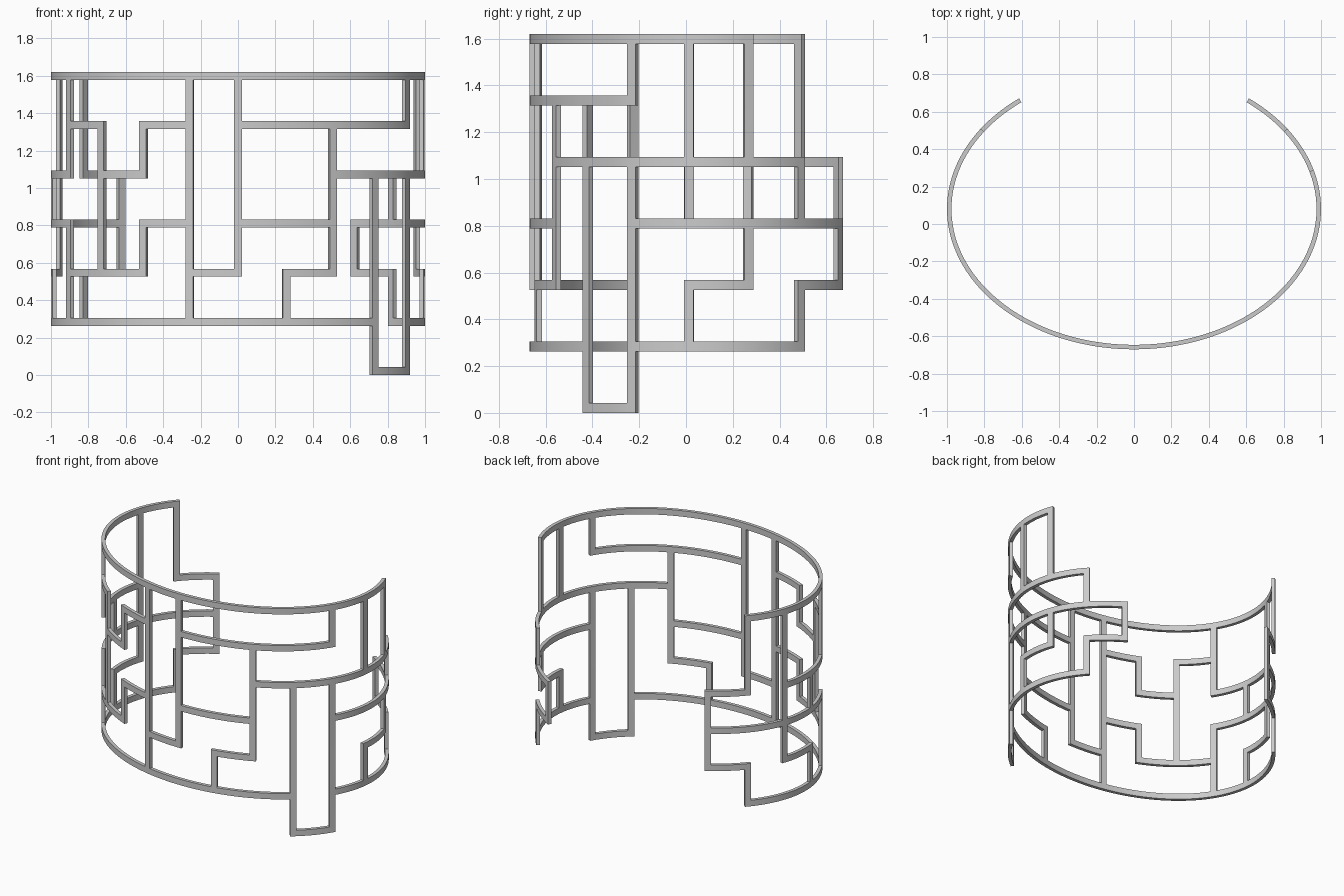
import bpy, bmesh, math

if "Cube" in bpy.data.objects:
    bpy.data.objects.remove(bpy.data.objects["Cube"])

# Open cuff: a grid pattern of flat bars wrapped round an ellipse
A, B, CY = 1.0, 0.75, 0.08      # outer ellipse radii and centre
UNIT, HW, THICK = 0.2625, 0.021, 0.024
ROW, SEG = 0.263, 6

# (row, first column, last column)
HORIZ = [(6, -7, 6), (5, 0, 4), (5, -2, -1), (5, -4, -3),
         (4, 2, 7), (4, -3, -2), (4, -6, -4), (4, -8, -7),
         (3, 0, 2), (3, 4, 8), (3, -2, -1), (3, -8, -4),
         (2, -1, 0), (2, 1, 2), (2, 5, 6), (2, 7, 8),
         (2, -4, -2), (2, -6, -5), (2, -8, -7),
         (1, -7, 3), (1, 4, 7), (0, 3, 4)]
# (column, lower row, upper row)
VERT = [(0, 2, 6), (-1, 1, 6), (1, 1, 2), (2, 2, 5), (3, 0, 4), (4, 0, 4),
        (4, 5, 6), (5, 4, 6), (6, 4, 6), (7, 3, 4), (8, 2, 3), (7, 1, 2),
        (6, 2, 3), (5, 1, 2), (-2, 4, 5), (-2, 2, 3), (-3, 2, 5),
        (-4, 4, 6), (-4, 1, 3), (-5, 3, 4), (-5, 1, 2), (-6, 2, 6),
        (-7, 4, 6), (-7, 1, 2), (-8, 2, 4)]

# Arc length lookup along the ellipse, measured from the front
N = 4000
arc = [0.0]
for i in range(N):
    t = math.pi * (i + 0.5) / N
    arc.append(arc[-1] + math.hypot(A * math.cos(t), B * math.sin(t)) * math.pi / N)


def angle_at(s):
    lo, hi, d = 0, N, abs(s)
    while hi - lo > 1:
        m = (lo + hi) // 2
        lo, hi = (m, hi) if arc[m] <= d else (lo, m)
    t = math.pi * (lo + (d - arc[lo]) / (arc[hi] - arc[lo])) / N
    return math.copysign(t, s)


def point(s, z, depth):
    t = angle_at(s)
    nx, ny = B * math.sin(t), -A * math.cos(t)
    n = math.hypot(nx, ny)
    return (A * math.sin(t) - depth * nx / n,
            CY - B * math.cos(t) - depth * ny / n, z)


# Cell edges: each column is one bar cell followed by SEG gap cells
PER = SEG + 1
us = []
for k in range(-8, 9):
    s0, s1 = k * UNIT + HW, (k + 1) * UNIT - HW
    us.append(k * UNIT - HW)
    us += [s0 + (s1 - s0) * i / SEG for i in range(SEG)]
zs = []
for r in range(7):
    zs += [r * ROW, r * ROW + 2 * HW]

cells = set()
for r, k0, k1 in HORIZ:
    cells |= {(c, 2 * r) for c in range((k0 + 8) * PER, (k1 + 8) * PER + 1)}
for k, r0, r1 in VERT:
    cells |= {((k + 8) * PER, v) for v in range(2 * r0, 2 * r1 + 1)}

# Skin the cells: outer and inner faces, with walls along open edges
bm = bmesh.new()
made = {}


def vert(u, v, side):
    key = (u, v, side)
    if key not in made:
        made[key] = bm.verts.new(point(us[u], zs[v], side * THICK))
    return made[key]


for u, v in sorted(cells):
    ring = [(u, v), (u + 1, v), (u + 1, v + 1), (u, v + 1)]
    bm.faces.new([vert(*p, 0) for p in ring])
    bm.faces.new([vert(*p, 1) for p in reversed(ring)])
    for i, (du, dv) in enumerate([(0, -1), (1, 0), (0, 1), (-1, 0)]):
        if (u + du, v + dv) not in cells:
            p, q = ring[i], ring[(i + 1) % 4]
            bm.faces.new([vert(*q, 0), vert(*p, 0), vert(*p, 1), vert(*q, 1)])
bmesh.ops.recalc_face_normals(bm, faces=bm.faces)

mesh = bpy.data.meshes.new("cuff_lattice")
bm.to_mesh(mesh)
bm.free()
cuff = bpy.data.objects.new("cuff_lattice", mesh)
bpy.context.collection.objects.link(cuff)
bpy.context.view_layer.objects.active = cuff
cuff.select_set(True)
bpy.ops.object.shade_smooth_by_angle(angle=math.radians(30))
